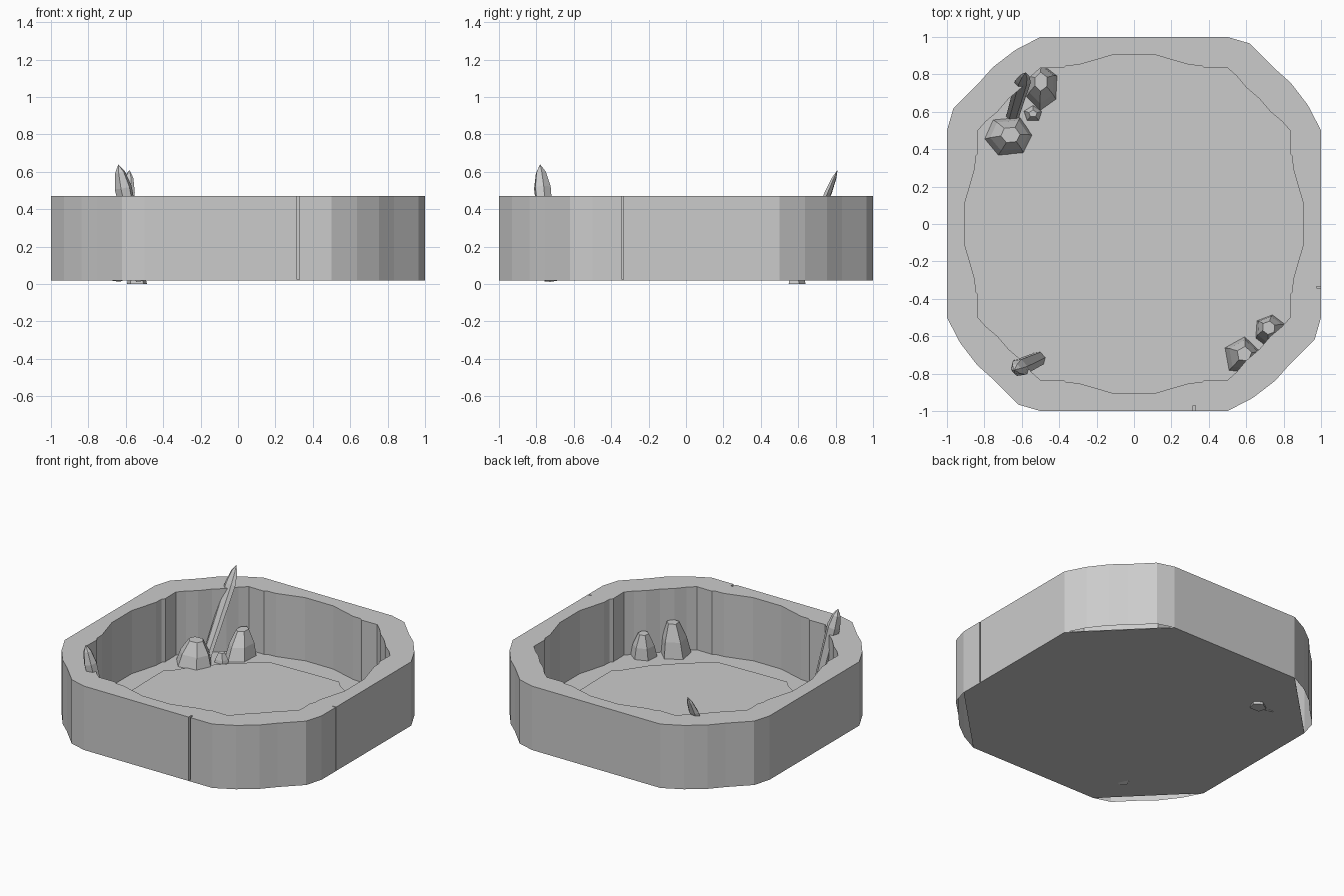
import bpy, bmesh, math, random
from mathutils import Vector, Matrix

cube = bpy.data.objects.get("Cube")
if cube:
    bpy.data.objects.remove(cube, do_unlink=True)

stone = bpy.data.materials.new("stone_grey")
stone.use_nodes = True
GREY = (0.6, 0.6, 0.6, 1)
stone.diffuse_color = GREY
stone.node_tree.nodes["Principled BSDF"].inputs["Base Color"].default_value = GREY

FLOOR, RIM = 0.02, 0.47


def finish(name, bm):
    bmesh.ops.recalc_face_normals(bm, faces=bm.faces)
    mesh = bpy.data.meshes.new(name)
    bm.to_mesh(mesh)
    bm.free()
    mesh.materials.append(stone)
    ob = bpy.data.objects.new(name, mesh)
    bpy.context.collection.objects.link(ob)
    return ob


def quarter_turns(points):
    """Repeat one clockwise quarter of an outline four times."""
    out = []
    for k in range(4):
        for x, y in points:
            for _ in range(k):
                x, y = y, -x
            out.append((x, y))
    return out


def skin(bm, low, high):
    n = len(low)
    for i in range(n):
        bm.faces.new((low[i], low[(i + 1) % n], high[(i + 1) % n], high[i]))


def ring(bm, points, z):
    return [bm.verts.new((x, y, z)) for x, y in points]


def plate(name, points, z, thick):
    bm = bmesh.new()
    low, high = ring(bm, points, z), ring(bm, points, z + thick)
    skin(bm, low, high)
    bm.faces.new(low)
    bm.faces.new(high)
    return finish(name, bm)


# Enclosing wall: wavy corners, two narrow panel gaps, open underneath
outer = quarter_turns([(0.5, 1), (0.62, 0.965), (0.75, 0.833), (0.838, 0.755),
                       (0.93, 0.635), (1, 0.5)])
i = outer.index((1, -0.5))
outer[i:i] = [(1, -0.335), (0.975, -0.335), (0.975, -0.342), (1, -0.342)]
i = outer.index((-0.5, -1))
outer[i:i] = [(0.33, -1), (0.33, -0.97), (0.315, -0.97), (0.315, -1)]
inner = quarter_turns([(0.11, 0.905), (0.3, 0.85), (0.36, 0.847), (0.38, 0.833),
                       (0.5, 0.835), (0.55, 0.79), (0.6, 0.73), (0.67, 0.67),
                       (0.73, 0.6), (0.79, 0.55), (0.835, 0.5), (0.833, 0.38),
                       (0.847, 0.36), (0.85, 0.3), (0.905, 0.11)])
bm = bmesh.new()
rims = []
for outline in (outer, inner):
    low, high = ring(bm, outline, FLOOR), ring(bm, outline, RIM)
    skin(bm, low, high)
    n = len(high)
    rims += [bm.edges.get((high[j], high[(j + 1) % n])) for j in range(n)]
bmesh.ops.triangle_fill(bm, edges=rims, use_beauty=True)
finish("wall", bm)

# Floor slab with a slightly raised middle
plate("floor", quarter_turns([(0.5, 1), (1, 0.5)]), FLOOR, 0.005)
plate("floor_centre", quarter_turns([(0.1, 0.76), (0.255, 0.76), (0.29, 0.72),
                                     (0.45, 0.61), (0.61, 0.45), (0.75, 0.28)]),
      FLOOR + 0.005, 0.005)


def rock(name, centre, size, z0, top, sides, turn, lean, seed):
    """Irregular faceted boulder: wide foot, shoulder, small offset crown."""
    rnd = random.Random(seed)
    wobble = [rnd.uniform(0.88, 1.08) for _ in range(sides)]
    bm = bmesh.new()
    rings = []
    for t, s in ((0, 1), (0.5, 0.8), (1, 0.4)):
        pts = []
        for k in range(sides):
            a = turn + math.tau * k / sides
            r = s * wobble[k] / 2
            pts.append((centre[0] + size[0] * r * math.cos(a) + lean[0] * t,
                        centre[1] + size[1] * r * math.sin(a) + lean[1] * t))
        rings.append(ring(bm, pts, z0 + (top - z0) * t))
    skin(bm, rings[0], rings[1])
    skin(bm, rings[1], rings[2])
    bm.faces.new(rings[0])
    bm.faces.new(rings[2])
    finish(name, bm)


rock("rock_back_left_large", (-0.67, 0.465), (0.28, 0.22), FLOOR, 0.19, 6, 0.1, (0.01, 0.01), 1)
rock("rock_back_left_tall", (-0.5, 0.73), (0.19, 0.24), FLOOR, 0.2, 6, 0.5, (0.0, 0.03), 2)
rock("rock_back_left_small", (-0.54, 0.59), (0.12, 0.1), 0, 0.09, 5, 0.3, (0, 0), 3)
rock("rock_front_right_low", (0.73, -0.575), (0.19, 0.2), FLOOR, 0.19, 6, 0.4, (-0.01, 0.02), 4)
rock("rock_front_right_tall", (0.58, -0.705), (0.2, 0.2), FLOOR, 0.25, 5, 0.2, (0.01, 0.01), 5)


def shard(name, base, tip, width, thick, turn):
    """Leaning crystal blade, thickest below its pointed tip."""
    base, tip = Vector(base), Vector(tip)
    axis = tip - base
    frame = axis.to_track_quat("Z", "Y").to_matrix() @ Matrix.Rotation(turn, 3, "Z")
    bm = bmesh.new()
    loops = []
    for t, s in ((0, 0.8), (0.8, 1), (0.93, 0.6)):
        loop = []
        for k in range(6):
            a = math.tau * k / 6
            off = Vector((width / 2 * s * math.cos(a), thick / 2 * s * math.sin(a), 0))
            loop.append(bm.verts.new(base + axis * t + frame @ off))
        loops.append(loop)
    skin(bm, loops[0], loops[1])
    skin(bm, loops[1], loops[2])
    bm.faces.new(loops[0])
    point = bm.verts.new(tip)
    for k in range(6):
        bm.faces.new((loops[2][k], loops[2][(k + 1) % 6], point))
    finish(name, bm)


shard("shard_back_left", (-0.65, 0.57, FLOOR), (-0.58, 0.81, 0.61), 0.085, 0.04, 0.2)
shard("shard_front_left", (-0.51, -0.72, FLOOR), (-0.64, -0.78, 0.64), 0.1, 0.09, 0.3)
